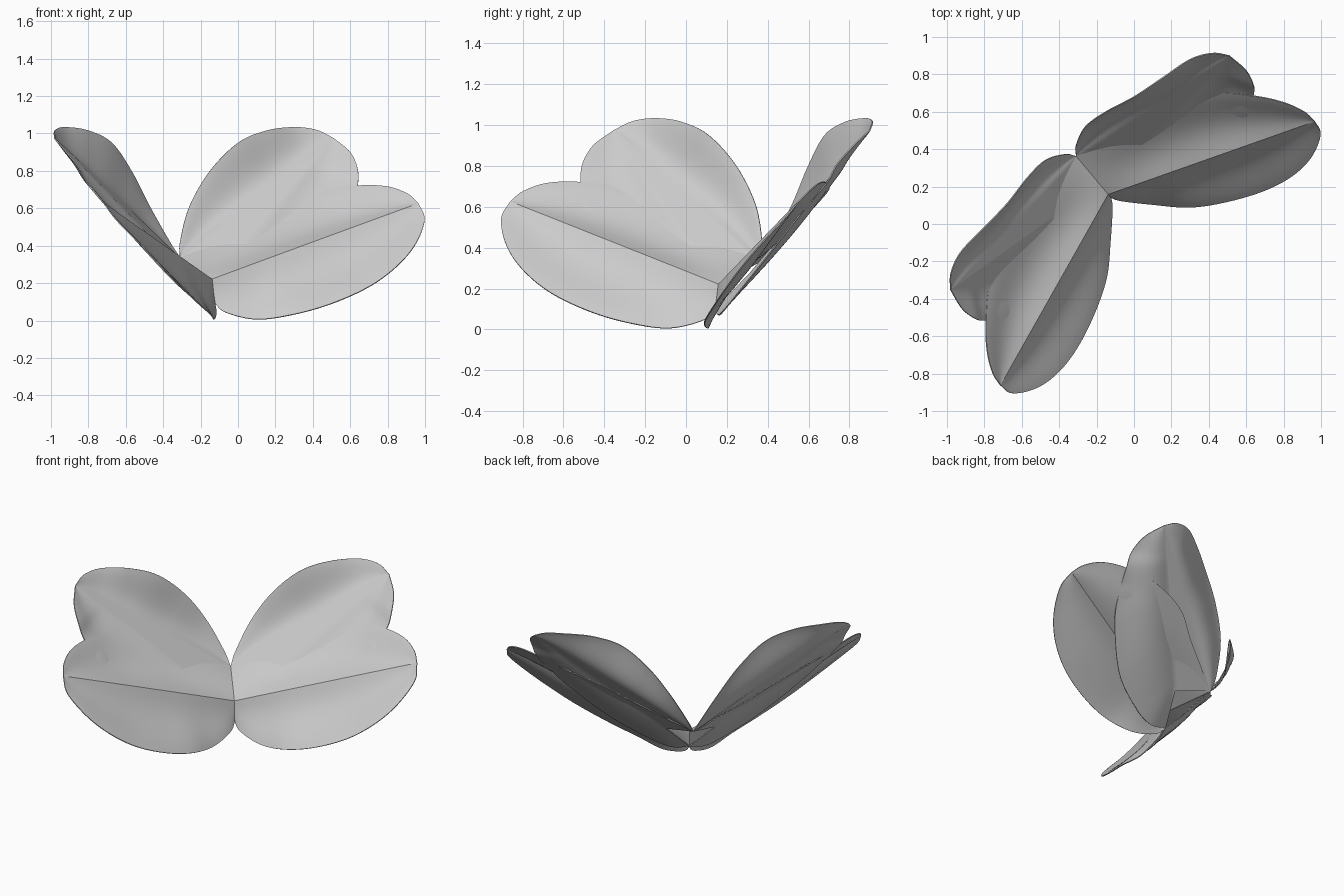
import bpy, math
from mathutils import Vector, Matrix

if "Cube" in bpy.data.objects:
    bpy.data.objects.remove(bpy.data.objects["Cube"])

STEPS, BANDS = 64, 12
BACK = Vector((0, 0.77, -0.64))            # direction behind a wing
AXIS = Vector((0.766, 0.643, 0))           # normal of the mirror plane

grey = bpy.data.materials.new("light_grey")
grey.use_nodes = True
grey.diffuse_color = (0.6, 0.6, 0.6, 1)
grey.node_tree.nodes["Principled BSDF"].inputs["Base Color"].default_value = (0.6, 0.6, 0.6, 1)


def smooth_path(points, count):
    """Curve through the points, resampled evenly by length."""
    p = [Vector(q) for q in points]
    p = [2 * p[0] - p[1]] + p + [2 * p[-1] - p[-2]]
    fine = []
    for a, b, c, d in zip(p, p[1:], p[2:], p[3:]):
        for i in range(20):
            t = i / 20
            fine.append(0.5 * (2 * b + (c - a) * t + (2 * a - 5 * b + 4 * c - d) * t * t
                               + (3 * b - a - 3 * c + d) * t ** 3))
    fine.append(p[-2])
    dist = [0]
    for a, b in zip(fine, fine[1:]):
        dist.append(dist[-1] + (b - a).length)
    out, k = [], 0
    for i in range(count + 1):
        goal = dist[-1] * i / count
        while k < len(fine) - 2 and dist[k + 1] < goal:
            k += 1
        f = (goal - dist[k]) / (dist[k + 1] - dist[k])
        out.append(fine[k].lerp(fine[k + 1], min(f, 1)))
    return out


def leaf(name, rails, sags, flip):
    """Sheet stretched over rails that meet at the tip, hollowed between ribs."""
    paths = [smooth_path(r, STEPS) for r in rails]
    rows = []
    for n, (a, b) in enumerate(zip(paths, paths[1:])):
        depth, rib_at_end = sags[n]
        for j in range(BANDS + (n == len(sags) - 1)):
            s = j / BANDS
            skew = (s if rib_at_end else 1 - s) ** 1.4
            hollow = depth * math.sin(math.pi * skew)
            rows.append([a[i].lerp(b[i], s) + BACK * hollow * math.sin(math.pi * i / STEPS)
                         for i in range(STEPS)])
    verts = [v for row in rows for v in row] + [paths[0][-1]]
    tip = len(verts) - 1
    faces = []
    for r in range(len(rows) - 1):
        for i in range(STEPS - 1):
            k = r * STEPS + i
            faces.append((k, k + 1, k + 1 + STEPS, k + STEPS))
        k = r * STEPS + STEPS - 1
        faces.append((k, tip, k + STEPS))
    if flip:
        verts = [v - 2 * (v.dot(AXIS) + 0.004) * AXIS for v in verts]
        faces = [f[::-1] for f in faces]
    mesh = bpy.data.meshes.new(name)
    mesh.from_pydata(verts, [], faces)
    mesh.validate()
    mesh.materials.append(grey)
    obj = bpy.data.objects.new(name, mesh)
    bpy.context.collection.objects.link(obj)
    bpy.ops.object.select_all(action="DESELECT")
    obj.select_set(True)
    bpy.context.view_layer.objects.active = obj
    thick = obj.modifiers.new("thickness", "SOLIDIFY")
    thick.thickness, thick.offset = 0.006, 0
    bpy.ops.object.modifier_apply(modifier="thickness")
    bpy.ops.object.shade_smooth_by_angle(angle=math.radians(20))


# Shared hinge points and the wing tips
back = (-0.31, 0.365, 0.335)
front = (-0.14, 0.16, 0.22)
low = (-0.13, 0.145, 0.1)
upper_tip, lower_tip = (0.51, 0.9, 0.975), (0.965, 0.55, 0.625)

# Upper lobe: outer edge, rib, fold, inner edge
upper_rails = [
    [back, (-0.31, 0.42, 0.42), (-0.26, 0.52, 0.61), (-0.15, 0.6, 0.8), (0, 0.68, 0.95),
     (0.15, 0.78, 1.015), (0.3, 0.88, 1.033), (0.42, 0.913, 1.018), upper_tip],
    [back, upper_tip],
    [(-0.07, 0.31, 0.27), upper_tip],
    [low, (0.0, 0.16, 0.07), (0.15, 0.2, 0.11), (0.37, 0.3, 0.235), (0.55, 0.47, 0.45),
     (0.61, 0.58, 0.59), (0.64, 0.69, 0.72), (0.64, 0.74, 0.81), (0.6, 0.82, 0.9), upper_tip],
]

# Lower lobe: bottom edge, rib, upper edge passing behind the upper lobe
lower_rails = [
    [low, (-0.07, 0.125, 0.045), (0.1, 0.105, 0.006), (0.3, 0.09, 0.033), (0.5, 0.12, 0.09),
     (0.7, 0.18, 0.18), (0.85, 0.26, 0.29), (0.95, 0.36, 0.41), (0.998, 0.48, 0.54), lower_tip],
    [front, lower_tip],
    [back, (-0.02, 0.53, 0.5), (0.17, 0.645, 0.62), (0.42, 0.7, 0.69), (0.64, 0.685, 0.72),
     (0.8, 0.65, 0.715), (0.91, 0.6, 0.675), lower_tip],
]

for side, flip in (("left", False), ("right", True)):
    leaf(side + "_upper_wing", upper_rails, [(0.035, True), (0.0, True), (0.03, False)], flip)
    leaf(side + "_lower_wing", lower_rails, [(0.035, True), (0.035, False)], flip)
